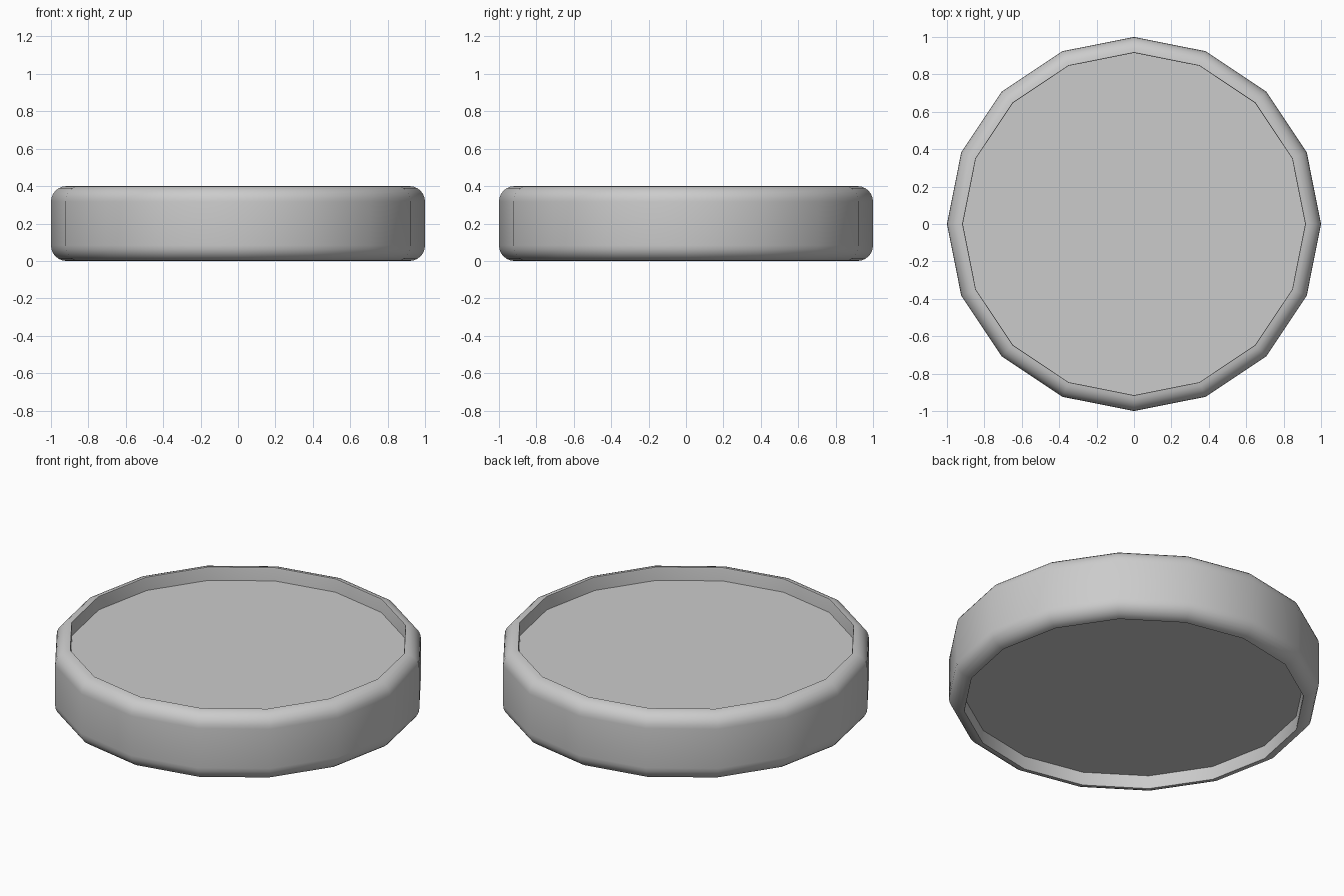
import bpy, bmesh, math

if "Cube" in bpy.data.objects:
    bpy.data.objects.remove(bpy.data.objects["Cube"])

SIDES = 16
R_IN, R_OUT, H, FILLET = 0.915, 1.0, 0.4, 0.083


def make_object(name, bm):
    bmesh.ops.recalc_face_normals(bm, faces=bm.faces)
    mesh = bpy.data.meshes.new(name)
    bm.to_mesh(mesh)
    bm.free()
    obj = bpy.data.objects.new(name, mesh)
    bpy.context.collection.objects.link(obj)
    bpy.ops.object.select_all(action='DESELECT')
    bpy.context.view_layer.objects.active = obj
    obj.select_set(True)
    bpy.ops.object.shade_smooth_by_angle(angle=math.radians(35))
    return obj


# Outer rim: rounded cross-section, swept around in 16 steps
arc = [(R_OUT - FILLET + FILLET * math.cos(a), H - FILLET + FILLET * math.sin(a))
       for a in (math.radians(15 * i) for i in range(7))]
upper = arc + [(R_IN, H - 0.008)]
profile = upper + [(r, H - z) for r, z in reversed(upper)]

bm = bmesh.new()
rings = []
for s in range(SIDES):
    a = 2 * math.pi * s / SIDES
    rings.append([bm.verts.new((r * math.cos(a), r * math.sin(a), z)) for r, z in profile])
n = len(profile)
for s in range(SIDES):
    p, q = rings[s], rings[(s + 1) % SIDES]
    for i in range(n):
        j = (i + 1) % n
        bm.faces.new((p[i], q[i], q[j], p[j]))
make_object("rim", bm)

# Recessed panels on both faces
for name, z in (("top_panel", 0.322), ("bottom_panel", 0.078)):
    bm = bmesh.new()
    verts = [bm.verts.new((R_IN * math.cos(2 * math.pi * s / SIDES),
                           R_IN * math.sin(2 * math.pi * s / SIDES), z))
             for s in range(SIDES)]
    face = bm.faces.new(verts if z > 0.2 else verts[::-1])
    obj = bpy.data.objects.new(name, bpy.data.meshes.new(name))
    bm.to_mesh(obj.data)
    bm.free()
    bpy.context.collection.objects.link(obj)
